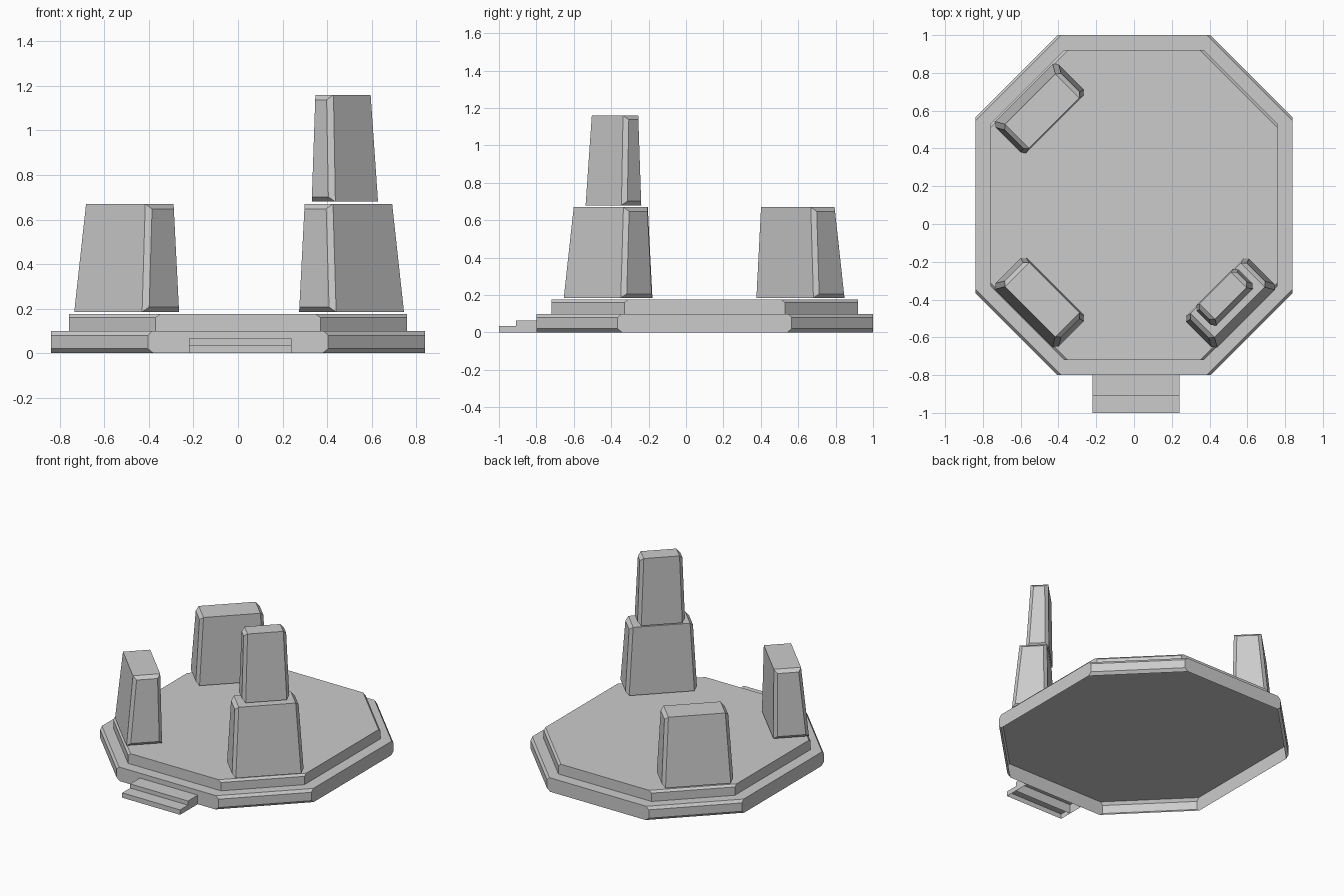
import bpy, bmesh, math
from mathutils import Vector

if "Cube" in bpy.data.objects:
    bpy.data.objects.remove(bpy.data.objects["Cube"])

def finish(bm, name):
    me = bpy.data.meshes.new(name)
    bm.to_mesh(me)
    bm.free()
    ob = bpy.data.objects.new(name, me)
    bpy.context.collection.objects.link(ob)
    return ob

def octagon(x, y, k, z, cy=0.1):
    # stretched octagon: half sizes x, y and corner cut k
    q = [(x, y - k), (x - k, y), (k - x, y), (-x, y - k),
         (-x, k - y), (k - x, -y), (x - k, -y), (x, k - y)]
    return [(a, b + cy, z) for a, b in q]

def tier(name, rings):
    # octagonal slab, capped on top and open underneath
    bm = bmesh.new()
    loops = [[bm.verts.new(p) for p in octagon(*r)] for r in rings]
    for a, b in zip(loops, loops[1:]):
        for i in range(8):
            j = (i + 1) % 8
            bm.faces.new((a[i], a[j], b[j], b[i]))
    bm.faces.new(loops[-1])
    bmesh.ops.reverse_faces(bm, faces=[f for f in bm.faces if f.normal.z < -.9])
    finish(bm, name)

# Two-tier platform with chamfered diagonal sides
tier("platform_base", [(.84, .90, .46, 0), (.84, .90, .435, .02),
                       (.84, .90, .435, .08), (.84, .90, .455, .10)])
tier("platform_top", [(.76, .82, .39, .10), (.76, .82, .39, .16),
                      (.76, .82, .41, .175)])

# Entrance steps: two boxes, open underneath
def step(name, y0, y1, h):
    bm = bmesh.new()
    bmesh.ops.create_cube(bm, size=1)
    for v in bm.verts:
        v.co = (.01 + v.co.x * .46, y1 if v.co.y > 0 else y0, h if v.co.z > 0 else 0)
    bm.normal_update()
    low = [f for f in bm.faces if f.normal.z < -.5]
    bmesh.ops.delete(bm, geom=low, context='FACES_ONLY')
    finish(bm, name)

step("lower_step", -1, -.91, .035)
step("upper_step", -.91, -.80, .065)

# Tapered blocks standing diagonally: chamfered at their ends, leaning inward
def block(name, cx, cy, z0, z1, base, top, angle, lean):
    bm = bmesh.new()
    bmesh.ops.create_cube(bm, size=1)
    edges = [e for e in bm.edges
             if abs(e.verts[0].co.x - e.verts[1].co.x) < .5]
    for v in bm.verts:
        up = v.co.z > 0
        l, w = top if up else base
        v.co = Vector((v.co.x * l, v.co.y * w + (lean if up else 0), z1 if up else z0))
    bmesh.ops.bevel(bm, geom=edges, offset=.022, segments=1,
                    profile=.5, affect='EDGES')
    ob = finish(bm, name)
    ob.location = (cx, cy, 0)
    ob.rotation_euler.z = math.radians(angle)

big, big_top = (.475, .235), (.42, .18)
block("back_left_block", -.50, .612, .185, .67, big, big_top, 45, -.02)
block("front_left_block", -.50, -.415, .185, .67, big, big_top, -45, .02)
block("front_right_block", .51, -.418, .185, .67, big, big_top, 45, .02)
block("front_right_upper_block", .48, -.388, .68, 1.16, (.315, .15), (.28, .115), 45, .012)
